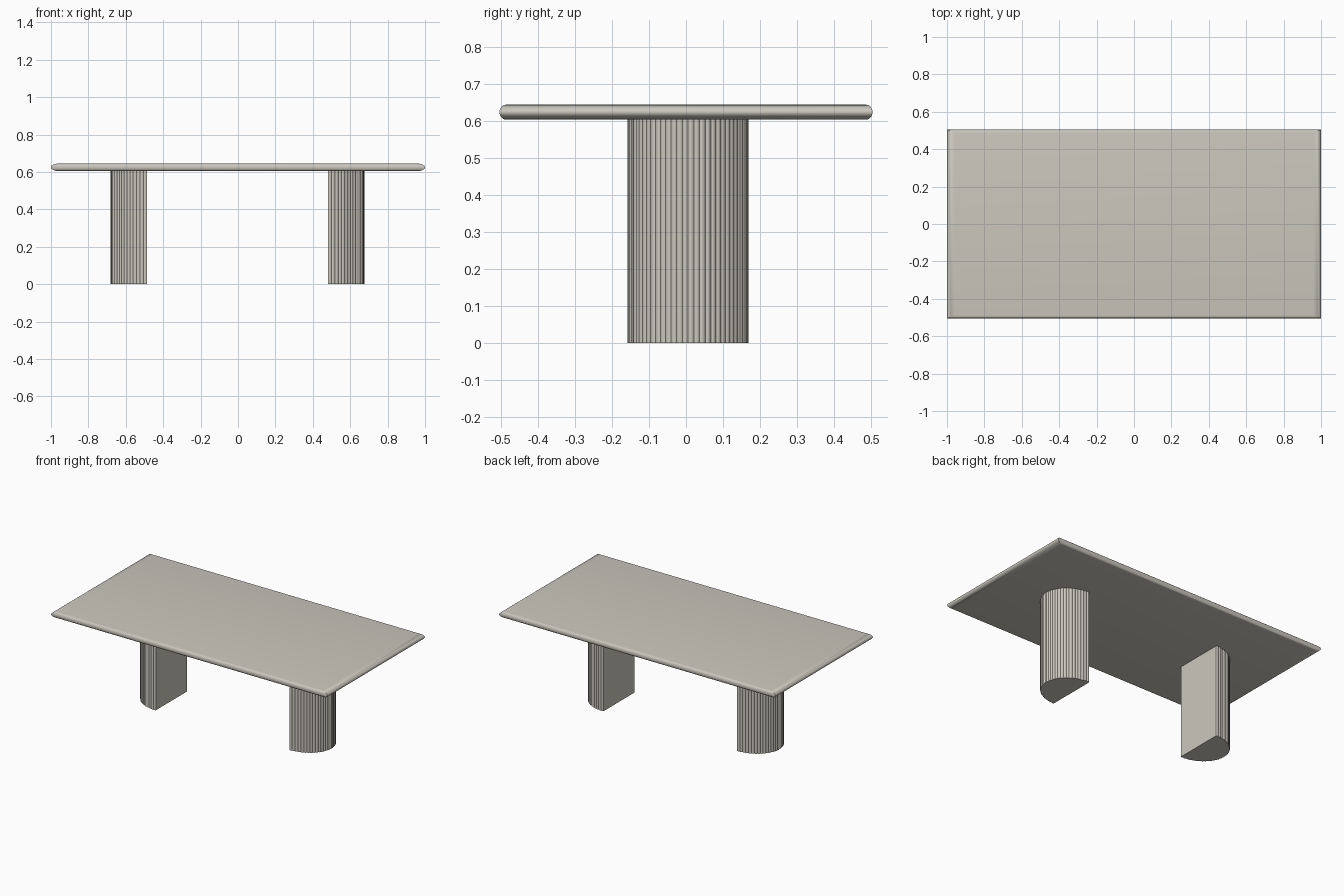
import bpy, bmesh
from math import sin, cos, pi, radians

if "Cube" in bpy.data.objects:
    bpy.data.objects.remove(bpy.data.objects["Cube"])

stone = bpy.data.materials.new("warm_grey_stone")
stone.diffuse_color = (0.60, 0.575, 0.51, 1)
stone.use_nodes = True
stone.node_tree.nodes["Principled BSDF"].inputs["Base Color"].default_value = stone.diffuse_color


def loft(name, rings, angle):
    """Skin a stack of closed rings, capped at both ends."""
    bm = bmesh.new()
    loops = [[bm.verts.new(p) for p in ring] for ring in rings]
    n = len(loops[0])
    for a, b in zip(loops, loops[1:]):
        for i in range(n):
            j = (i + 1) % n
            bm.faces.new((a[i], a[j], b[j], b[i]))
    bm.faces.new(loops[0])
    bm.faces.new(loops[-1])
    bmesh.ops.recalc_face_normals(bm, faces=bm.faces)
    mesh = bpy.data.meshes.new(name)
    bm.to_mesh(mesh)
    bm.free()
    mesh.materials.append(stone)
    obj = bpy.data.objects.new(name, mesh)
    bpy.context.collection.objects.link(obj)
    bpy.ops.object.select_all(action='DESELECT')
    obj.select_set(True)
    bpy.context.view_layer.objects.active = obj
    bpy.ops.object.shade_smooth_by_angle(angle=radians(angle))
    return obj


# Tabletop: mitred slab with a rounded edge, wider at the short ends
rings = []
for k in range(13):
    t = -pi / 2 + pi * k / 12
    hx, hy = 0.96 + 0.04 * cos(t), 0.488 + 0.017 * cos(t)
    z = 0.625 + 0.02 * sin(t)
    rings.append([(-hx, -hy, z), (hx, -hy, z), (hx, hy, z), (-hx, hy, z)])
loft("tabletop", rings, 35)

# Legs: half-round columns, flat inside, reeded outside
REEDS, STEPS = 32, 4
for side, name in ((-1, "left_leg"), (1, "right_leg")):
    outline = []
    for k in range(REEDS * STEPS + 1):
        t = -pi / 2 + pi * k / (REEDS * STEPS)
        groove = 0.004 * (1 - abs(sin(pi * k / STEPS)))
        outline.append((-0.003 + side * (0.484 + (0.195 - groove) * cos(t)),
                        0.006 + (0.164 - groove) * sin(t)))
    loft(name, [[(x, y, z) for x, y in outline] for z in (0, 0.607)], 35)
